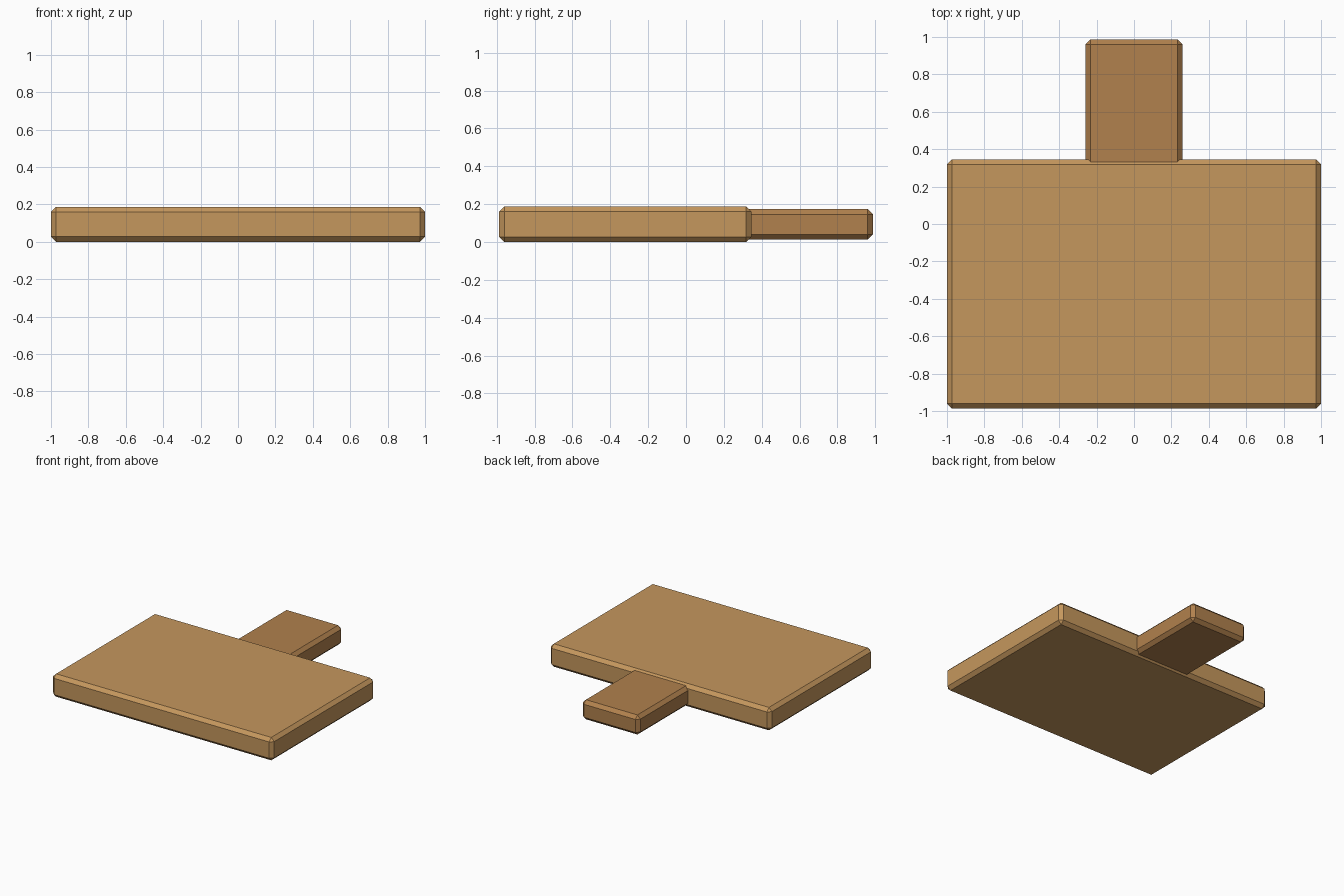
import bpy

if "Cube" in bpy.data.objects:
    bpy.data.objects.remove(bpy.data.objects["Cube"])


def material(name, color):
    m = bpy.data.materials.new(name)
    m.diffuse_color = (*color, 1)
    m.use_nodes = True
    m.node_tree.nodes["Principled BSDF"].inputs["Base Color"].default_value = m.diffuse_color
    return m


def chamfered_box(name, lo, hi, mat, chamfer=0.027):
    size = [b - a for a, b in zip(lo, hi)]
    mid = [(a + b) / 2 for a, b in zip(lo, hi)]
    bpy.ops.mesh.primitive_cube_add(size=1, location=mid)
    ob = bpy.context.object
    ob.name = name
    ob.scale = size
    bpy.ops.object.transform_apply(location=False, rotation=False, scale=True)
    bev = ob.modifiers.new("chamfer", 'BEVEL')
    bev.width = chamfer
    bev.segments = 1
    ob.data.materials.append(mat)
    return ob


# Wide slab
chamfered_box("board", (-1, -0.987, 0), (1, 0.345, 0.187),
              material("light_wood", (0.56, 0.31, 0.11)))

# Slightly thinner handle, its front end sunk into the slab
chamfered_box("handle", (-0.26, 0.28, 0.013), (0.26, 0.987, 0.173),
              material("dark_wood", (0.44, 0.22, 0.075)))
